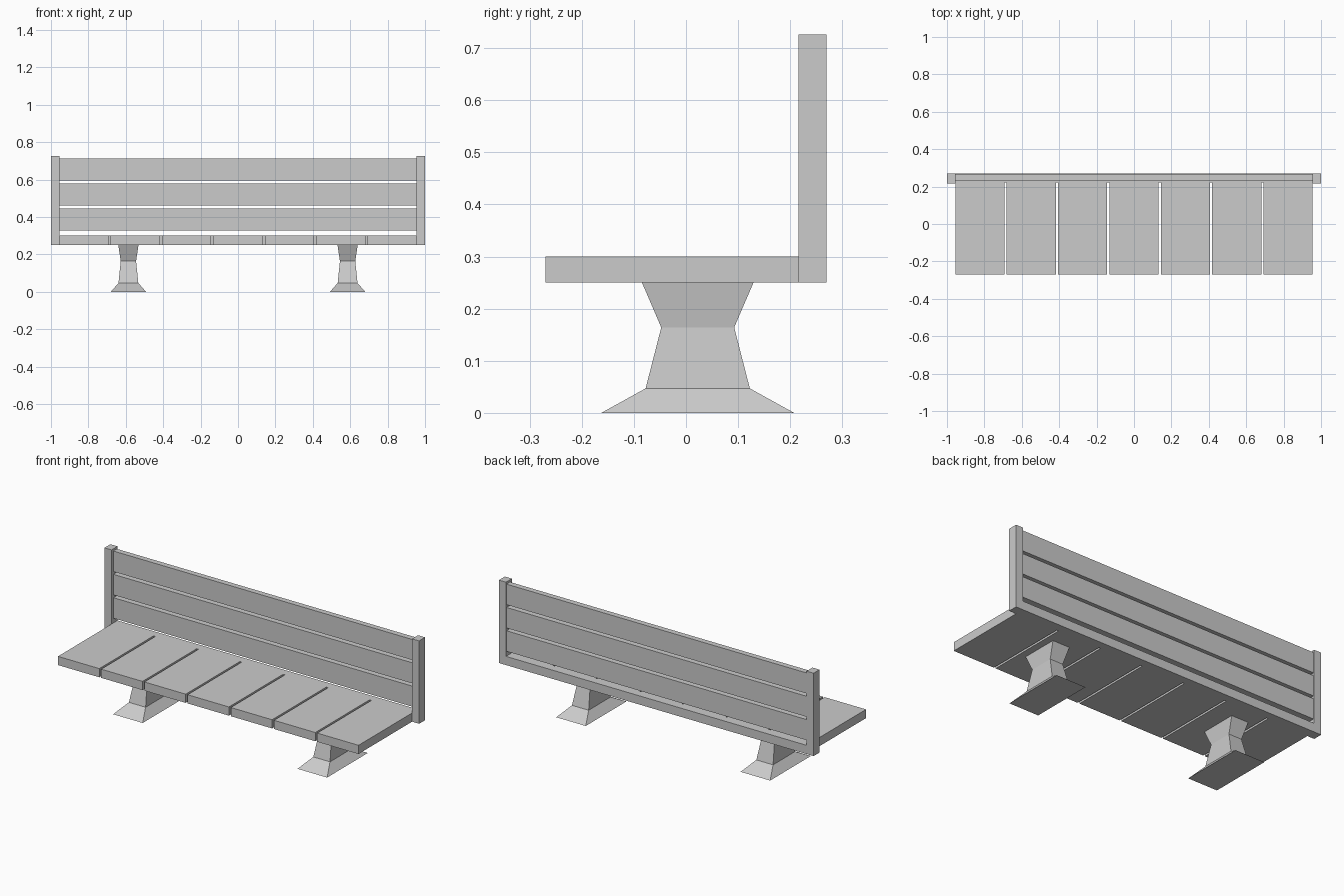
import bpy

if "Cube" in bpy.data.objects:
    bpy.data.objects.remove(bpy.data.objects["Cube"])


def make_mesh(name, verts, faces):
    mesh = bpy.data.meshes.new(name)
    mesh.from_pydata(verts, [], faces)
    mesh.update()
    obj = bpy.data.objects.new(name, mesh)
    bpy.context.collection.objects.link(obj)
    return obj


def loft(name, cx, cy, levels):
    """Stack of rectangles (half_x, half_y, z), joined and capped."""
    verts, faces = [], []
    for hx, hy, z in levels:
        verts += [(cx + sx * hx, cy + sy * hy, z)
                  for sx, sy in ((-1, -1), (1, -1), (1, 1), (-1, 1))]
    for i in range(len(levels) - 1):
        a = 4 * i
        for k in range(4):
            n = (k + 1) % 4
            faces.append((a + k, a + n, a + 4 + n, a + 4 + k))
    t = len(verts) - 4
    faces += [(3, 2, 1, 0), (t, t + 1, t + 2, t + 3)]
    return make_mesh(name, verts, faces)


def box(name, x0, x1, y0, y1, z0, z1):
    hx, hy = (x1 - x0) / 2, (y1 - y0) / 2
    return loft(name, (x0 + x1) / 2, (y0 + y1) / 2, [(hx, hy, z0), (hx, hy, z1)])


INNER = 0.955          # half width between the posts
SEAT_LOW, SEAT_TOP = 0.25, 0.30
BACK_FRONT, BACK_REAR = 0.216, 0.27

# Seat planks running front to back
count, gap = 7, 0.012
width = (2 * INNER - (count - 1) * gap) / count
for i in range(count):
    x = -INNER + i * (width + gap)
    box(f"seat_plank_{i + 1}", x, x + width, -0.27, 0.222, SEAT_LOW, SEAT_TOP)

# Rail joining the planks at the back
box("rear_rail", -INNER, INNER, 0.222, BACK_REAR, SEAT_LOW, SEAT_TOP)

# Backrest slats
for i in range(3):
    z = 0.327 + i * 0.134
    box(f"back_slat_{i + 1}", -INNER, INNER, 0.233, 0.265, z, z + 0.118)

# End posts and flared pedestal legs, one of each per side
leg_profile = [(0.094, 0.185, 0.0), (0.053, 0.10, 0.047),
               (0.041, 0.07, 0.164), (0.054, 0.107, SEAT_LOW)]
for side, s in (("left", -1), ("right", 1)):
    xs = sorted((s * INNER, s * 1.0))
    box(f"{side}_post", xs[0], xs[1], BACK_FRONT, BACK_REAR, SEAT_LOW, 0.726)
    loft(f"{side}_leg", s * 0.586, 0.0225, leg_profile)
